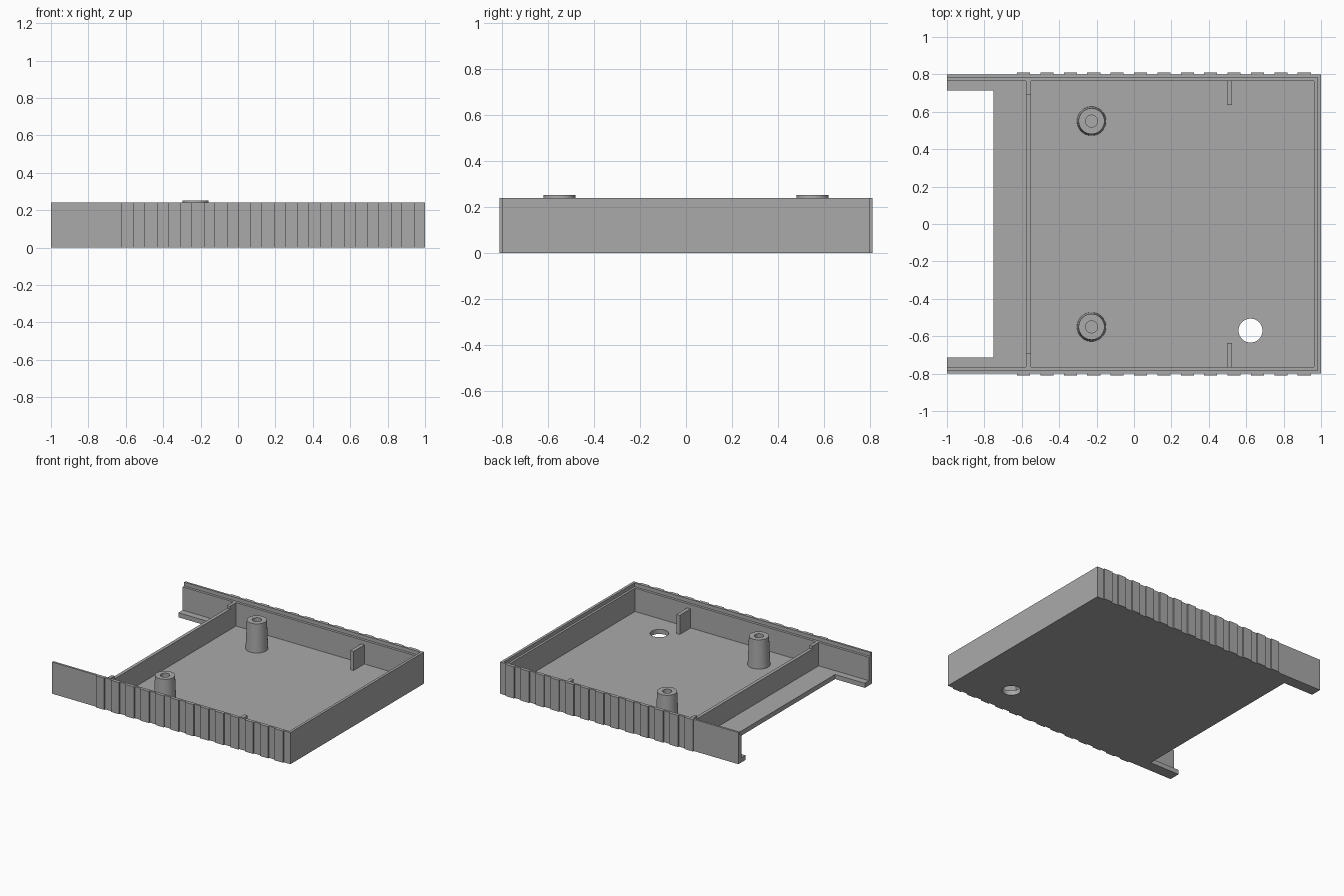
import bpy
import bmesh
from math import cos, sin, tau

cube = bpy.data.objects.get("Cube")
if cube:
    bpy.data.objects.remove(cube, do_unlink=True)

FLOOR, LEDGE, TOP = 0.035, 0.212, 0.24

grey = bpy.data.materials.new("plastic_grey")
grey.use_nodes = True
grey.diffuse_color = (0.4, 0.4, 0.4, 1)
for node in grey.node_tree.nodes:
    if node.type == 'BSDF_PRINCIPLED':
        node.inputs["Base Color"].default_value = (0.4, 0.4, 0.4, 1)


def finish(name, bm):
    bmesh.ops.recalc_face_normals(bm, faces=bm.faces[:])
    mesh = bpy.data.meshes.new(name)
    bm.to_mesh(mesh)
    bm.free()
    mesh.materials.append(grey)
    ob = bpy.data.objects.new(name, mesh)
    bpy.context.scene.collection.objects.link(ob)
    return ob


def prism(name, outline, z0, z1):
    """Extrude a flat outline from z0 up to z1."""
    bm = bmesh.new()
    low = [bm.verts.new((x, y, z0)) for x, y in outline]
    high = [bm.verts.new((x, y, z1)) for x, y in outline]
    bm.faces.new(low)
    bm.faces.new(high)
    n = len(outline)
    for i in range(n):
        j = (i + 1) % n
        bm.faces.new((low[i], low[j], high[j], high[i]))
    return finish(name, bm)


def box(name, x0, x1, y0, y1, z0, z1):
    return prism(name, [(x0, y0), (x1, y0), (x1, y1), (x0, y1)], z0, z1)


def lathe(name, cx, cy, profile, sides=40):
    """Revolve a radius/height profile and cap both ends."""
    bm = bmesh.new()
    rings = [[bm.verts.new((cx + r * cos(tau * i / sides), cy + r * sin(tau * i / sides), z))
              for i in range(sides)] for r, z in profile]
    for a, b in zip(rings, rings[1:]):
        for i in range(sides):
            j = (i + 1) % sides
            bm.faces.new((a[i], a[j], b[j], b[i]))
    bm.faces.new(rings[0])
    bm.faces.new(rings[-1])
    return finish(name, bm)


def select_only(ob):
    bpy.ops.object.select_all(action='DESELECT')
    ob.select_set(True)
    bpy.context.view_layer.objects.active = ob


def smooth(ob):
    select_only(ob)
    bpy.ops.object.shade_smooth_by_angle(angle=0.5)


def cut(ob, cutter):
    cutter.hide_render = True
    mod = ob.modifiers.new("cut", 'BOOLEAN')
    mod.operation = 'DIFFERENCE'
    mod.solver = 'EXACT'
    mod.object = cutter
    select_only(ob)
    bpy.ops.object.modifier_apply(modifier=mod.name)
    bpy.data.objects.remove(cutter, do_unlink=True)


# Tray: notched block, hollowed, with a stepped rim and a round floor hole
tray = prism("tray", [(-1, -0.8), (1, -0.8), (1, 0.8), (-1, 0.8), (-1, 0.715),
                      (-0.75, 0.715), (-0.75, -0.715), (-1, -0.715)], 0, TOP)
cut(tray, box("cavity_cutter", -1.1, 0.963, -0.765, 0.765, FLOOR, 0.4))
cut(tray, box("rim_cutter", -1.2, 0.98, -0.784, 0.784, LEDGE, 0.5))
cut(tray, lathe("hole_cutter", 0.623, -0.57, [(0.064, -0.1), (0.064, 0.1)]))
smooth(tray)

# Cross wall with raised ends
box("cross_wall", -0.577, -0.552, -0.69, 0.69, FLOOR, 0.19)

for side, label in ((-1, "front"), (1, "back")):
    def span(a, b):
        return sorted((side * a, side * b))

    box(label + "_cross_wall_end", -0.577, -0.552, *span(0.69, 0.765), FLOOR, LEDGE)
    box(label + "_stop_fin", 0.497, 0.525, *span(0.635, 0.765), FLOOR, 0.18)

    # Grip ribs along the outer wall
    for i in range(13):
        x = -0.625 + i * 0.125
        box(f"{label}_grip_rib_{i + 1}", x, x + 0.07, *span(0.8, 0.81), 0, TOP)

    # Tapered screw post with a blind bore
    post = lathe(label + "_screw_post", -0.227, side * 0.55,
                 [(0.078, FLOOR), (0.069, 0.252), (0.032, 0.252), (0.032, 0.045)])
    smooth(post)
